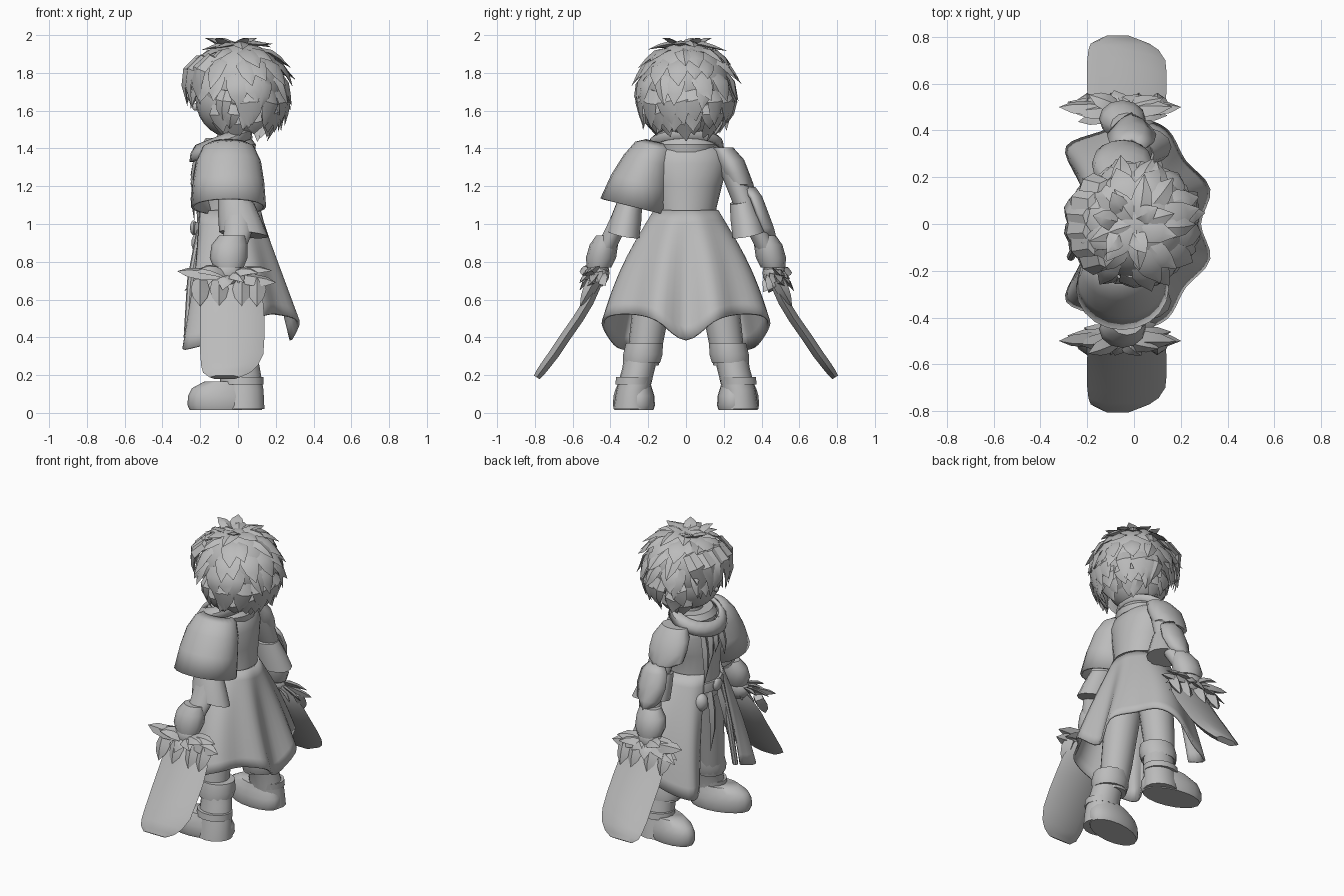
import bpy, bmesh, math, random
from mathutils import Vector as V

if "Cube" in bpy.data.objects:
    bpy.data.objects.remove(bpy.data.objects["Cube"])
random.seed(4)

grey = bpy.data.materials.new("stone_grey")
grey.diffuse_color = (0.5, 0.5, 0.5, 1)
grey.use_nodes = True
grey.node_tree.nodes["Principled BSDF"].inputs["Base Color"].default_value = grey.diffuse_color


def finish(name, bm, thick=0, angle=40):
    bmesh.ops.recalc_face_normals(bm, faces=bm.faces)
    me = bpy.data.meshes.new(name)
    bm.to_mesh(me)
    bm.free()
    me.materials.append(grey)
    ob = bpy.data.objects.new(name, me)
    bpy.context.collection.objects.link(ob)
    if thick:
        mod = ob.modifiers.new("thickness", 'SOLIDIFY')
        mod.thickness = thick
        mod.offset = 0
    bpy.ops.object.select_all(action='DESELECT')
    bpy.context.view_layer.objects.active = ob
    ob.select_set(True)
    bpy.ops.object.shade_smooth_by_angle(angle=math.radians(angle))
    return ob


def skin(bm, rows, closed=True):
    """Bridge rows of points with quads."""
    vs = [[bm.verts.new(p) for p in r] for r in rows]
    n = len(rows[0])
    for a, b in zip(vs, vs[1:]):
        for i in range(n if closed else n - 1):
            j = (i + 1) % n
            bm.faces.new((a[i], a[j], b[j], b[i]))
    return vs


def loft(name, rings, n=16, caps=True, thick=0, tilt=(0, 0)):
    """Rings are (x, y, z, rx, ry); tilt slopes each ring along x and y."""
    bm = bmesh.new()
    rows = []
    for x, y, z, rx, ry in rings:
        row = []
        for i in range(n):
            a = 2 * math.pi * i / n
            dx, dy = rx * math.cos(a), ry * math.sin(a)
            row.append((x + dx, y + dy, z + tilt[0] * dx + tilt[1] * dy))
        rows.append(row)
    vs = skin(bm, rows)
    if caps:
        bm.faces.new(vs[0])
        bm.faces.new(vs[-1])
    return finish(name, bm, thick)


def ball(name, c, r, seg=16):
    bm = bmesh.new()
    bmesh.ops.create_uvsphere(bm, u_segments=seg, v_segments=seg // 2 + 2, radius=1)
    for v in bm.verts:
        v.co = V((v.co.x * r[0] + c[0], v.co.y * r[1] + c[1], v.co.z * r[2] + c[2]))
    return finish(name, bm)


def lock(bm, path, normals, width, thick):
    """Flat pointed tuft along a path."""
    rows, n = [], len(path)
    for i, p in enumerate(path):
        d = path[min(i + 1, n - 1)] - path[max(i - 1, 0)]
        nr = normals[i].normalized()
        side = d.cross(nr).normalized()
        w = width * (0.75, 1.0, 0.75, 0.03)[i]
        t = thick * (1, 1, 0.7, 0.05)[i]
        rows.append([p + side * w, p + nr * t, p - side * w, p - nr * t])
    vs = skin(bm, rows)
    bm.faces.new(vs[0])
    bm.faces.new(vs[-1])


# Head and face
ball("head", (-0.025, 0, 1.66), (0.2, 0.2, 0.205), 24)
ball("nose", (-0.225, 0, 1.62), (0.018, 0.014, 0.02), 8)
ball("hair_cap", (0.015, 0, 1.73), (0.235, 0.235, 0.23), 24)
loft("neck", [(-0.04, 0, 1.36, .08, .08), (-0.03, 0, 1.52, .075, .075)])

# Hair tufts in overlapping rows from crown to nape
bm = bmesh.new()
mid = V((0.01, 0, 1.715))
for th0, count in ((6, 7), (27, 11), (49, 14), (71, 17), (92, 18), (110, 17), (122, 13)):
    for k in range(count):
        ph = 2 * math.pi * (k + random.uniform(0.2, 0.8)) / count
        if math.cos(ph) < -0.6 and th0 > 80:
            continue
        path, nrm = [], []
        reach = random.uniform(30, 42) * (0.75 if th0 > 100 else 1)
        sweep = random.uniform(-0.2, 0.2)
        low = 0.012 if th0 > 85 else 0
        for i, r in enumerate((0.228, 0.252 + low, 0.266 + low, 0.285 + low)):
            th = math.radians(th0 + reach * i / 3)
            a = ph + sweep * i / 3
            u = V((math.sin(th) * math.cos(a), math.sin(th) * math.sin(a), math.cos(th)))
            if i == 3:
                r += random.uniform(-0.012, 0.018)
            path.append(mid + u * r)
            nrm.append(u)
        lock(bm, path, nrm, random.uniform(0.044, 0.06), 0.016)
# Cowlicks leaning off the crown
for a in (0.5, 2.0, 2.9, 4.1, 5.3):
    o = V((math.cos(a), math.sin(a), 0))
    path = [V((-.03, 0, 1.93)) + o * (.03 + .04 * i) + V((0, 0, (0, .025, .045, .055)[i])) for i in range(4)]
    lock(bm, path, [V((0, 0, 1)) - o * .3] * 4, .045, .015)
# Bangs hanging over the brow
for y in (-.18, -.11, -.04, .04, .11, .18):
    x = -math.sqrt(.265 ** 2 - y * y)
    j = random.uniform(-.03, .03)
    path = [V((x + .06, y * .9, 1.89)), V((x - .01, y, 1.82)), V((x - .025, y + j, 1.73)),
            V((x - .005, y + 2 * j, 1.62 + j))]
    lock(bm, path, [V((x, y, .05))] * 4, .052, .018)
finish("hair_tufts", bm, angle=35)

# Coat body, collar and scarf
loft("coat_body", [(-.05, 0, .90, .165, .19), (-.05, 0, 1.0, .165, .17), (-.055, 0, 1.08, .165, .16),
                   (-.055, 0, 1.2, .165, .19), (-.05, 0, 1.32, .157, .22), (-.05, 0, 1.385, .135, .205),
                   (-.05, 0, 1.425, .1, .15)], 24)
loft("collar", [(-.09, 0, 1.39, .155, .19), (-.09, 0, 1.43, .15, .185), (-.095, 0, 1.46, .12, .15)],
     20, False, 0.025, (0.4, 0))
loft("scarf", [(-.05, 0, 1.38, .14, .15), (-.05, 0, 1.42, .145, .165), (-.05, 0, 1.455, .12, .14)], 18)

# Flared coat skirt: waist ellipse blended to a folded hem, open at the front
hem = [(.28, 0, .385), (.32, .15, .485), (.215, .27, .52), (.14, .40, .515), (.02, .44, .47),
       (-.14, .39, .375), (-.285, .33, .335), (-.25, .22, .36)]
half = []
for k in range(len(hem) - 1):
    p0, p1, p2, p3 = (V(hem[min(max(k + d, 0), len(hem) - 1)]) for d in (-1, 0, 1, 2))
    if k == 0:
        p0 = V((p2.x, -p2.y, p2.z))
    for q in range(4):
        t = q / 4
        half.append(.5 * (2 * p1 + (p2 - p0) * t + (2 * p0 - 5 * p1 + 4 * p2 - p3) * t * t
                          + (3 * p1 - p0 - 3 * p2 + p3) * t ** 3))
half.append(V(hem[-1]))
line = [V((p.x, -p.y, p.z)) for p in reversed(half[1:])] + half
bm = bmesh.new()
rows = []
for j in range(11):
    t = j / 10
    row = []
    for i, p in enumerate(line):
        a = math.radians(-150 + 300 * i / (len(line) - 1))
        w = V((-.052 + .167 * math.cos(a), .165 * math.sin(a), 1.07))
        row.append(w.lerp(p, t) + V((0, .03 * math.sin(math.pi * t) * math.sin(a), 0)))
    rows.append(row)
skin(bm, rows, False)
finish("coat_skirt", bm, 0.014, 50)

# Belt, buckle, front straps and hanging pieces
loft("belt", [(-.05, 0, .95, .185, .2), (-.05, 0, .99, .185, .195), (-.05, 0, 1.01, .18, .19)], 24)
ball("buckle", (-.235, 0, .98), (.02, .045, .04), 10)
ball("pouch", (-.2, .13, .9), (.05, .05, .06), 10)
bm = bmesh.new()
for y0, y1, z0, z1 in ((.04, .09, 1.4, 1.12), (-.04, -.08, 1.4, 1.15), (.03, .07, .97, .55),
                       (-.05, -.11, .97, .6), (0, .02, 1.38, 1.2), (.1, .14, 1.35, 1.02)):
    path = [V((-.195 - .045 * math.sin(2.2 * i / 3), y0 + (y1 - y0) * i / 3, z0 + (z1 - z0) * i / 3))
            for i in range(4)]
    lock(bm, path, [V((-1, 0, 0))] * 4, .035, .016)
finish("front_straps", bm)
loft("scabbard", [(-.27, -.14, .4, .018, .018), (-.25, -.1, .7, .02, .02), (-.2, -.08, .97, .02, .02)], 8)

# Shoulder cape on one side and puffed sleeve on the other
loft("shoulder_cape", [(-.05, -.14, 1.425, .09, .07), (-.05, -.165, 1.405, .13, .1),
                       (-.05, -.2, 1.33, .165, .125), (-.05, -.24, 1.22, .182, .15),
                       (-.05, -.275, 1.09, .192, .172)], 20, False, 0.014, (0, -0.25))
loft("puffed_sleeve", [(-.05, .31, 1.19, .08, .05), (-.05, .285, 1.21, .12, .073), (-.05, .26, 1.27, .13, .075),
                       (-.05, .23, 1.34, .125, .078), (-.05, .185, 1.405, .09, .065)])

for s, tag in ((1, "left"), (-1, "right")):
    # Arm, flared cuff, wrist wrap and fist
    loft(tag + "_arm", [(-.04, s * .46, .74, .05, .04), (-.03, s * .43, .86, .07, .055), (0, s * .38, .96, .075, .055),
                        (0, s * .31, 1.1, .08, .06), (-.03, s * .24, 1.3, .09, .07)], 14)
    loft(tag + "_cuff", [(.03, s * .33, .945, .13, .085), (.01, s * .315, 1.03, .115, .08),
                         (-.01, s * .295, 1.12, .095, .065)], 14, True, 0, (-.1, s * .2))
    loft(tag + "_wrist_wrap", [(-.05, s * .46, .77, .08, .065), (-.05, s * .45, .82, .1, .08),
                               (-.045, s * .435, .89, .095, .075), (-.03, s * .42, .94, .07, .055)], 12)
    ball(tag + "_fist", (-.06, s * .465, .74), (.085, .06, .075), 12)

    # Broad rounded blade slanting outward, x offset and half width per row
    bm = bmesh.new()
    rows = []
    for y, z, x, w in ((.445, .74, -.04, .06), (.475, .67, -.035, .13), (.515, .59, -.032, .165),
                       (.57, .50, -.03, .17), (.64, .40, -.03, .17), (.70, .31, -.033, .167),
                       (.745, .25, -.045, .15), (.772, .213, -.06, .125), (.79, .188, -.07, .08)):
        nv = V((0, .84, .54)) * .028 * min(1, .35 + w * 3.8)
        c = V((x, y, z))
        row = [c + V((w, 0, 0)), c + V((w * .6, 0, 0)) + nv, c + V((-w * .6, 0, 0)) + nv,
               c + V((-w, 0, 0)), c + V((-w * .6, 0, 0)) - nv, c + V((w * .6, 0, 0)) - nv]
        rows.append([(p.x, s * p.y, p.z) for p in row])
    vs = skin(bm, rows)
    bm.faces.new(vs[0])
    bm.faces.new(vs[-1])
    finish(tag + "_blade", bm, 0, 50)

    # Leafy guard around the grip, with a long horn at each end
    bm = bmesh.new()
    for k in range(12):
        a = 2 * math.pi * k / 12 + .15
        out = V((math.cos(a), .35 * s * math.sin(a), random.uniform(-.35, .2)))
        r = random.uniform(.17, .24)
        path = [V((-.05, s * .49, .72)) + out * r * f + V((0, 0, .02 * math.sin(3 * f)))
                for f in (.15, .45, .75, 1.05)]
        lock(bm, path, [V((0, s * .5, .8))] * 4, .045, .018)
    for end, z in ((-.32, .75), (.2, .69)):
        path = [V((-.05, s * .49, .72)).lerp(V((end, s * .5, z)), f) for f in (.2, .5, .8, 1)]
        lock(bm, path, [V((0, s * .7, .7))] * 4, .045, .025)
    for x in (-.2, -.1, .02, .1):
        path = [V((x, s * (.485 + .025 * i), .7 - .045 * i)) for i in range(4)]
        lock(bm, path, [V((0, s * .86, .5))] * 4, .05, .035)
    finish(tag + "_guard", bm, 0, 35)

    # Trouser leg, boot with cuff and strap
    loft(tag + "_leg", [(-.02, s * .23, .25, .085, .085), (-.03, s * .2, .45, .1, .095), (-.04, s * .13, .9, .12, .115)])
    loft(tag + "_boot_shaft", [(.025, s * .285, .02, .115, .1), (.025, s * .28, .12, .11, .088),
                               (.015, s * .25, .24, .1, .087), (0, s * .235, .32, .1, .09)])
    loft(tag + "_boot_cuff", [(.0, s * .235, .265, .112, .1), (0, s * .228, .31, .122, .107),
                              (0, s * .22, .37, .112, .1)], 14)
    loft(tag + "_ankle_strap", [(.02, s * .28, .15, .115, .097), (.02, s * .275, .19, .115, .097)], 14)
    # Rounded foot, turned out at the toe
    foot = loft(tag + "_foot", [(-.065, s * .275, .015, .19, .1), (-.065, s * .275, .04, .202, .108),
                                (-.065, s * .275, .09, .2, .105), (-.065, s * .275, .13, .18, .093),
                                (-.04, s * .275, .165, .14, .08)], 18)
    for v in foot.data.vertices:
        v.co.y -= s * .14 * (v.co.x + .06)

# Armour plate on one forearm
bm = bmesh.new()
rows = []
for y, z, w in ((.36, 1.19, .04), (.395, 1.14, .09), (.425, 1.06, .1), (.455, .98, .08), (.47, .92, .02)):
    rows.append([(-.01 + w * f, y - .05 * f * f, z) for f in (-1, -.5, 0, .5, 1)])
skin(bm, rows, False)
finish("forearm_plate", bm, 0.02)
